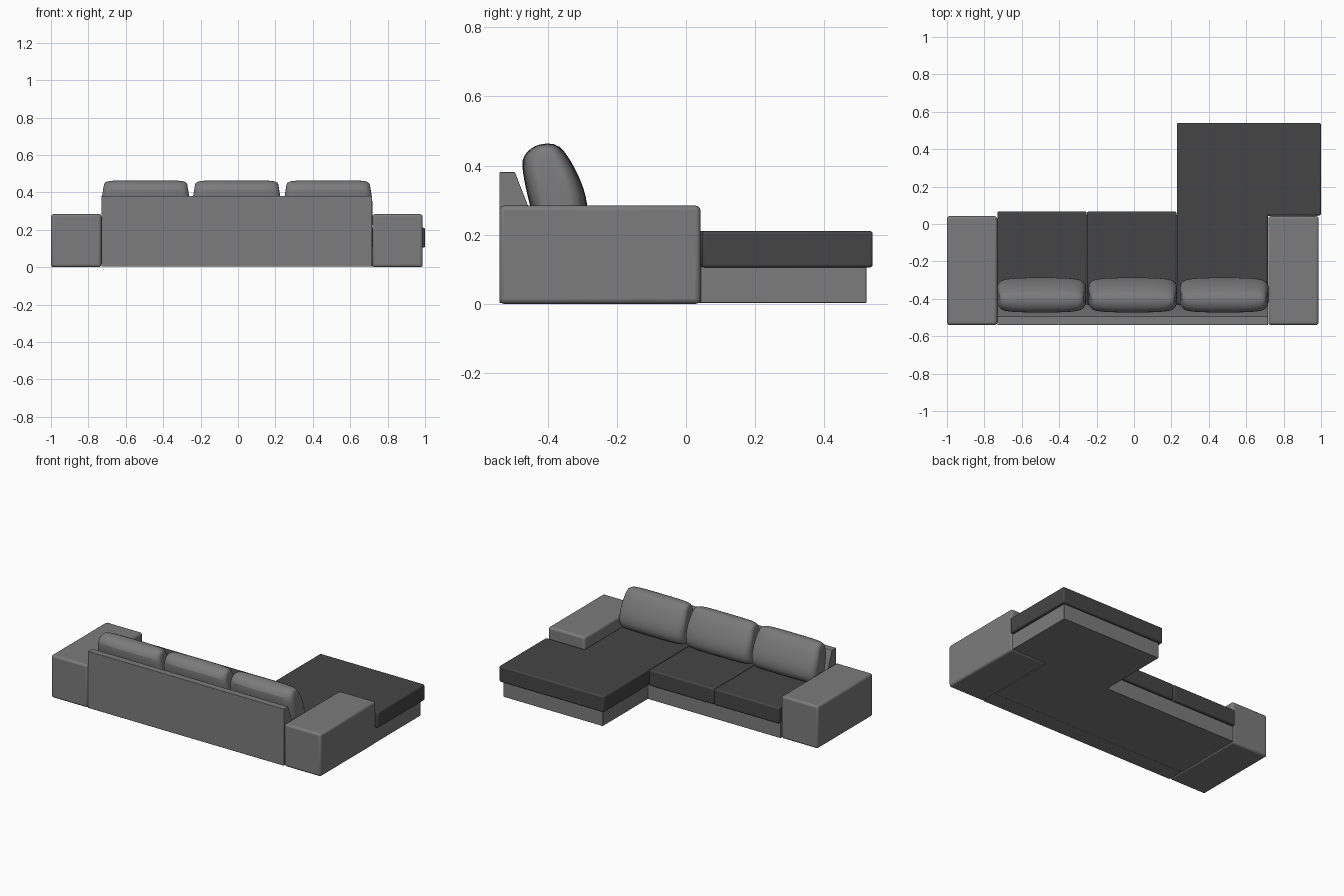
import bpy, bmesh, math

if "Cube" in bpy.data.objects:
    bpy.data.objects.remove(bpy.data.objects["Cube"])


def material(name, value):
    mat = bpy.data.materials.new(name)
    mat.diffuse_color = (value, value, value, 1)
    mat.use_nodes = True
    mat.node_tree.nodes["Principled BSDF"].inputs["Base Color"].default_value = mat.diffuse_color
    return mat


grey = material("grey_fabric", 0.2)
dark = material("dark_fabric", 0.06)


def loft(name, rings, mat, bevel=0.0):
    bm = bmesh.new()
    loops = [[bm.verts.new(p) for p in ring] for ring in rings]
    n = len(loops[0])
    for a, b in zip(loops, loops[1:]):
        for i in range(n):
            j = (i + 1) % n
            bm.faces.new((a[i], a[j], b[j], b[i]))
    bm.faces.new(loops[0])
    bm.faces.new(loops[-1])
    bmesh.ops.recalc_face_normals(bm, faces=bm.faces)
    mesh = bpy.data.meshes.new(name)
    bm.to_mesh(mesh)
    bm.free()
    mesh.materials.append(mat)
    ob = bpy.data.objects.new(name, mesh)
    bpy.context.collection.objects.link(ob)
    if bevel:
        mod = ob.modifiers.new("soft_edges", 'BEVEL')
        mod.width = bevel
        mod.segments = 3
        mod.limit_method = 'ANGLE'
    bpy.ops.object.select_all(action='DESELECT')
    ob.select_set(True)
    bpy.context.view_layer.objects.active = ob
    bpy.ops.object.shade_smooth_by_angle(angle=math.radians(40))
    return ob


def slab(name, outline, z0, z1, mat, bevel):
    return loft(name, [[(x, y, z) for x, y in outline] for z in (z0, z1)], mat, bevel)


def rect(x0, x1, y0, y1):
    return [(x0, y0), (x1, y0), (x1, y1), (x0, y1)]


# Armrests
for name, x in (("left_arm", -1.0), ("right_arm", 0.718)):
    slab(name, rect(x, x + 0.269, -0.54, 0.042), 0.0, 0.284, grey, 0.014)

# Sloped backrest
back = [(-0.54, 0.003), (-0.43, 0.003), (-0.43, 0.215), (-0.495, 0.381), (-0.54, 0.381)]
loft("backrest", [[(x, y, z) for y, z in back] for x in (-0.73, 0.717)], grey, 0.003)

# L-shaped base
slab("base", [(-0.73, -0.43), (0.717, -0.43), (0.717, 0.042), (0.98, 0.042),
              (0.98, 0.522), (0.248, 0.522), (0.248, 0.047), (-0.73, 0.047)],
     0.003, 0.108, grey, 0.002)

# Seat cushions and chaise cushion notched round the right arm
for name, x0, x1 in (("seat_left", -0.731, -0.253), ("seat_middle", -0.251, 0.227)):
    slab(name, rect(x0, x1, -0.43, 0.067), 0.105, 0.211, dark, 0.009)
slab("chaise_cushion", [(0.229, -0.43), (0.716, -0.43), (0.716, 0.046),
                        (1.0, 0.046), (1.0, 0.54), (0.229, 0.54)],
     0.105, 0.211, dark, 0.009)

# Plump, leaning back pillows: side profile swept across, pinched at both ends
side = [(-0.477, 0.42), (-0.455, 0.446), (-0.43, 0.461), (-0.40, 0.465), (-0.365, 0.461),
        (-0.333, 0.415), (-0.305, 0.36), (-0.288, 0.31), (-0.284, 0.27), (-0.294, 0.235),
        (-0.322, 0.212), (-0.37, 0.205), (-0.415, 0.213), (-0.442, 0.245),
        (-0.458, 0.31), (-0.471, 0.37)]
half = [(-0.239, 0.45, 0.84), (-0.234, 0.60, 0.90), (-0.222, 0.78, 0.96),
        (-0.205, 0.88, 0.985), (-0.16, 0.96, 1.0), (-0.08, 1.0, 1.0)]
stations = half + [(-x, a, b) for x, a, b in reversed(half)]
for name, cx in (("pillow_left", -0.494), ("pillow_middle", -0.007), ("pillow_right", 0.482)):
    rings = []
    for dx, sy, sz in stations:
        ring = []
        for y, z in side:
            # shrink about the leaning centre line, narrowing towards the top
            zc = 0.335 + (z - 0.335) * sz
            mid = -0.385 - 0.2 * (z - 0.335)
            midc = -0.385 - 0.2 * (zc - 0.335)
            narrow = 1 - 0.07 * max(0.0, (zc - 0.36) / 0.1)
            ring.append((cx + dx * narrow, midc + (y - mid) * sy, zc))
        rings.append(ring)
    pillow = loft(name, rings, grey)
    sub = pillow.modifiers.new("smooth", 'SUBSURF')
    sub.levels = sub.render_levels = 1
